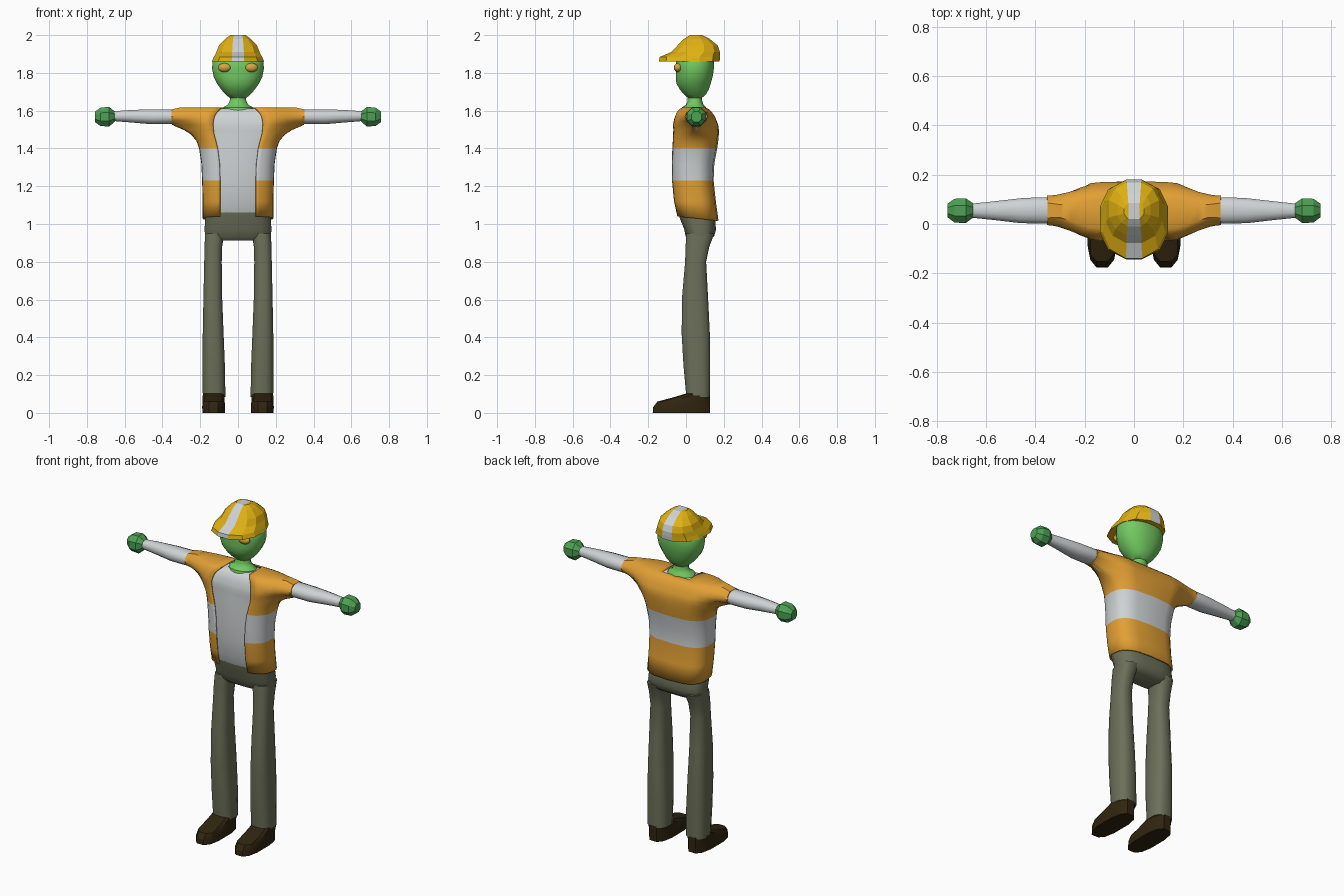
import bpy, bmesh, math

if "Cube" in bpy.data.objects:
    bpy.data.objects.remove(bpy.data.objects["Cube"])


def material(name, r, g, b):
    m = bpy.data.materials.new(name)
    m.diffuse_color = (r, g, b, 1)
    m.use_nodes = True
    m.node_tree.nodes["Principled BSDF"].inputs["Base Color"].default_value = m.diffuse_color
    return m


ORANGE = material("vest orange", 0.76, 0.35, 0.035)
WHITE = material("off white", 0.62, 0.65, 0.66)
YELLOW = material("helmet yellow", 0.75, 0.44, 0.006)
SKIN = material("skin green", 0.17, 0.59, 0.12)
GLOVE = material("glove green", 0.075, 0.36, 0.09)
TROUSER = material("trouser olive", 0.15, 0.16, 0.10)
BOOT = material("boot brown", 0.03, 0.018, 0.005)
EYE = material("eye amber", 0.68, 0.38, 0.05)


def finish(name, bm, mats, angle=40, rule=None):
    """Turn a bmesh into a named object, colour by rule, smooth by angle (0 = flat)."""
    bmesh.ops.remove_doubles(bm, verts=bm.verts, dist=0.0005)
    bmesh.ops.recalc_face_normals(bm, faces=bm.faces)
    for f in bm.faces:
        f.smooth = angle > 0
        if rule:
            f.material_index = rule(f.calc_center_median())
    me = bpy.data.meshes.new(name)
    bm.to_mesh(me)
    bm.free()
    for m in mats:
        me.materials.append(m)
    if angle:
        me.set_sharp_from_angle(angle=math.radians(angle))
    ob = bpy.data.objects.new(name, me)
    bpy.context.collection.objects.link(ob)
    return ob


def bridge(bm, a, b):
    n = len(a)
    for i in range(n):
        bm.faces.new((a[i], a[(i + 1) % n], b[(i + 1) % n], b[i]))


def spow(v, e):
    return math.copysign(abs(v) ** e, v)


def loft(name, rings, mat, n=12, p=2.0, angle=40, place=lambda t, a, b: (a, b, t)):
    """Superellipse rings (t, a_min, a_max, b_min, b_max) joined along t, capped."""
    bm = bmesh.new()
    loops = []
    for t, a0, a1, b0, b1 in rings:
        loop = []
        for i in range(n):
            w = 2 * math.pi * (i + 0.5) / n
            a = (a0 + a1) / 2 + (a1 - a0) / 2 * spow(math.cos(w), 2 / p)
            b = (b0 + b1) / 2 + (b1 - b0) / 2 * spow(math.sin(w), 2 / p)
            loop.append(bm.verts.new(place(t, a, b)))
        loops.append(loop)
    for a, b in zip(loops, loops[1:]):
        bridge(bm, a, b)
    bm.faces.new(loops[0])
    bm.faces.new(loops[-1])
    return finish(name, bm, [mat], angle)


# Head, with the jaw narrowing to the neck, and the neck itself
head = [(1.668, .045, .01, .085), (1.685, .065, -.01, .105), (1.71, .088, -.032, .12),
        (1.745, .113, -.052, .132), (1.78, .13, -.054, .142), (1.82, .138, -.055, .148),
        (1.87, .136, -.055, .148), (1.92, .10, -.02, .13), (1.95, .05, .02, .09)]
loft("head", [(z, -w, w, f, b) for z, w, f, b in head], SKIN, 24, 2.2)
neck = [(1.59, .09, -.025, .115), (1.618, .08, -.02, .105), (1.632, .055, 0, .092),
        (1.65, .045, .008, .086), (1.69, .042, .01, .085)]
loft("neck", [(z, -w, w, f, b) for z, w, f, b in neck], SKIN, 14)

# Hips
hips = [(.912, .15, .02, .12), (.935, .177, -.003, .15), (.97, .179, -.01, .16),
        (1.03, .177, -.034, .155), (1.09, .172, -.04, .12)]
loft("hips", [(z, -w, w, f, b) for z, w, f, b in hips], TROUSER, 16, 3)

for s, side in ((1, "left"), (-1, "right")):
    # Trouser legs
    legs = [(.085, .065, .188, .0, .128), (.25, .068, .189, -.015, .13),
            (.42, .075, .188, -.025, .128), (.62, .083, .184, -.022, .118),
            (.80, .085, .18, -.006, .108), (.88, .083, .178, -.004, .125),
            (.95, .07, .176, 0, .152)]
    loft(f"{side}_leg", legs, TROUSER, 12, 2.8,
         place=lambda t, a, b, s=s: (s * a, b, t))
    # Boots
    boots = [(0, .068, .19, -.18, .13), (.03, .067, .191, -.178, .131),
             (.06, .069, .19, -.155, .131), (.082, .071, .189, -.07, .13),
             (.103, .072, .187, .0, .127)]
    loft(f"{side}_boot", boots, BOOT, 12, 2.8, 30,
         place=lambda t, a, b, s=s: (s * a, b, t))
    # Sleeves
    sleeves = [(.32, .0, .11, 1.531, 1.606), (.38, .0, .11, 1.528, 1.608),
               (.46, .002, .106, 1.527, 1.608), (.56, .014, .094, 1.536, 1.605),
               (.67, .026, .082, 1.545, 1.597)]
    loft(f"{side}_sleeve", sleeves, WHITE, 12, 2.2,
         place=lambda t, a, b, s=s: (s * t, a, b))
    # Faceted hands
    hands = [(.652, .024, .086, 1.54, 1.598), (.682, 0, .108, 1.512, 1.624),
             (.728, .002, .106, 1.515, 1.62), (.757, .026, .084, 1.537, 1.597)]
    loft(f"{side}_hand", hands, GLOVE, 8, 2.1, 0,
         place=lambda t, a, b, s=s: (s * t, a, b))
    # Eyes
    bm = bmesh.new()
    bmesh.ops.create_uvsphere(bm, u_segments=14, v_segments=8, radius=1)
    bmesh.ops.scale(bm, vec=(.036, .022, .024), verts=bm.verts)
    bmesh.ops.translate(bm, vec=(s * .071, -.042, 1.828), verts=bm.verts)
    finish(f"{side}_eye", bm, [EYE])

# Torso sections: z, half width, half width of front opening, front y, back y, arm half depth
TORSO = [(1.03, .187, .095, -.052, .172, .06), (1.12, .187, .095, -.07, .158, .06),
         (1.23, .19, .095, -.08, .146, .06), (1.32, .194, .098, -.081, .15, .06),
         (1.40, .206, .108, -.08, .165, .06), (1.44, .22, .118, -.078, .171, .05),
         (1.475, .25, .127, -.075, .174, .045), (1.50, .29, .13, -.072, .174, .035),
         (1.526, .35, .132, -.069, .17, .015), (1.545, .352, .13, -.065, .163, .05),
         (1.57, .353, .124, -.058, .152, .06), (1.592, .352, .113, -.048, .138, .05),
         (1.607, .35, .10, -.036, .122, .03), (1.618, .30, .09, -.018, .10, .02)]


def upper_body(name, mats, inset, opened, rule):
    """Torso with short shoulders; front opening columns left out when opened."""
    bm = bmesh.new()
    rows = []
    for k, (z, hw, pw, yf, yb, e) in enumerate(TORSO):
        hw -= inset
        half = [pw] + [pw + (hw - pw) * t for t in (.2, .4, .6, .8, .92, .975, 1)]
        front, back = [], []
        for x in [-v for v in reversed(half)] + [0] + half:
            t = min(max((abs(x) - .15) / .2, 0), 1)
            t = t * t * (3 - 2 * t)
            u = min(abs(x) / hw, 1)
            round_off = 1 if z > 1.52 else (1 - u ** 2.8) ** (1 / 2.8)
            mid = (yf + yb) / 2 * (1 - t) + .055 * t
            d = ((yb - yf) / 2 * (1 - t) + e * t) * round_off
            d = max(d - inset, 0)
            for line, y in ((front, mid - d), (back, mid + d)):
                zz = z - .5 * inset
                if k == 0:  # hem dips toward the back, shirt is tucked in
                    zz = 1.06 if inset else z - .1 * (y - .05)
                line.append(bm.verts.new((x, y, zz)))
        rows.append((front, back))
    n = len(rows[0][0]) - 1
    mid_cols = (n // 2 - 1, n // 2)
    for (f0, b0), (f1, b1) in zip(rows, rows[1:]):
        for i in range(n):
            if not (opened and i in mid_cols):
                bm.faces.new((f0[i], f0[i + 1], f1[i + 1], f1[i]))
            bm.faces.new((b0[i], b0[i + 1], b1[i + 1], b1[i]))
        for i in (0, n):
            bm.faces.new((f0[i], b0[i], b1[i], f1[i]))
    f, b = rows[-1]
    for i in range(n):  # shoulder tops
        if not (opened and i in mid_cols):
            bm.faces.new((f[i], f[i + 1], b[i + 1], b[i]))
    bmesh.ops.dissolve_degenerate(bm, dist=0.0003, edges=bm.edges)
    return finish(name, bm, mats, 45, rule)


# White shirt showing through the open front, and the banded vest over it
upper_body("shirt", [WHITE], .012, False, None)
vest = upper_body("vest", [ORANGE, WHITE], 0, True, lambda c: int(1.23 < c.z < 1.40))
mod = vest.modifiers.new("thickness", "SOLIDIFY")
mod.thickness = .008
mod.offset = -1

# Faceted safety helmet with peak; central column is the white stripe
HELMET = [(1.86, .143, -.143, .178), (1.884, .132, -.14, .18), (1.91, .118, -.078, .18),
          (1.945, .104, -.045, .168), (1.98, .07, -.01, .125), (2.0, .042, .02, .085)]
bm = bmesh.new()
loops = []
for z, hw, yf, yb in HELMET:
    loop = []
    for i in range(12):
        w = math.radians(15 + 30 * i)
        x = hw * spow(math.sin(w), .9)
        if i in (0, 5, 6, 11):
            x = math.copysign(.019 + .1 * hw, x)
        y = (yf + yb) / 2 - (yb - yf) / 2 * spow(math.cos(w), .85) / math.cos(math.radians(15)) ** .85
        loop.append(bm.verts.new((x, y, z)))
    loops.append(loop)
for a, b in zip(loops, loops[1:]):
    bridge(bm, a, b)
top = loops[-1]
bm.faces.new(top[0:6])
bm.faces.new(top[6:12])
bm.faces.new((top[0], top[5], top[6], top[11]))
bm.faces.new(loops[0])
finish("helmet", bm, [YELLOW, WHITE], 0, lambda c: int(abs(c.x) < .008 and c.z > 1.865))
